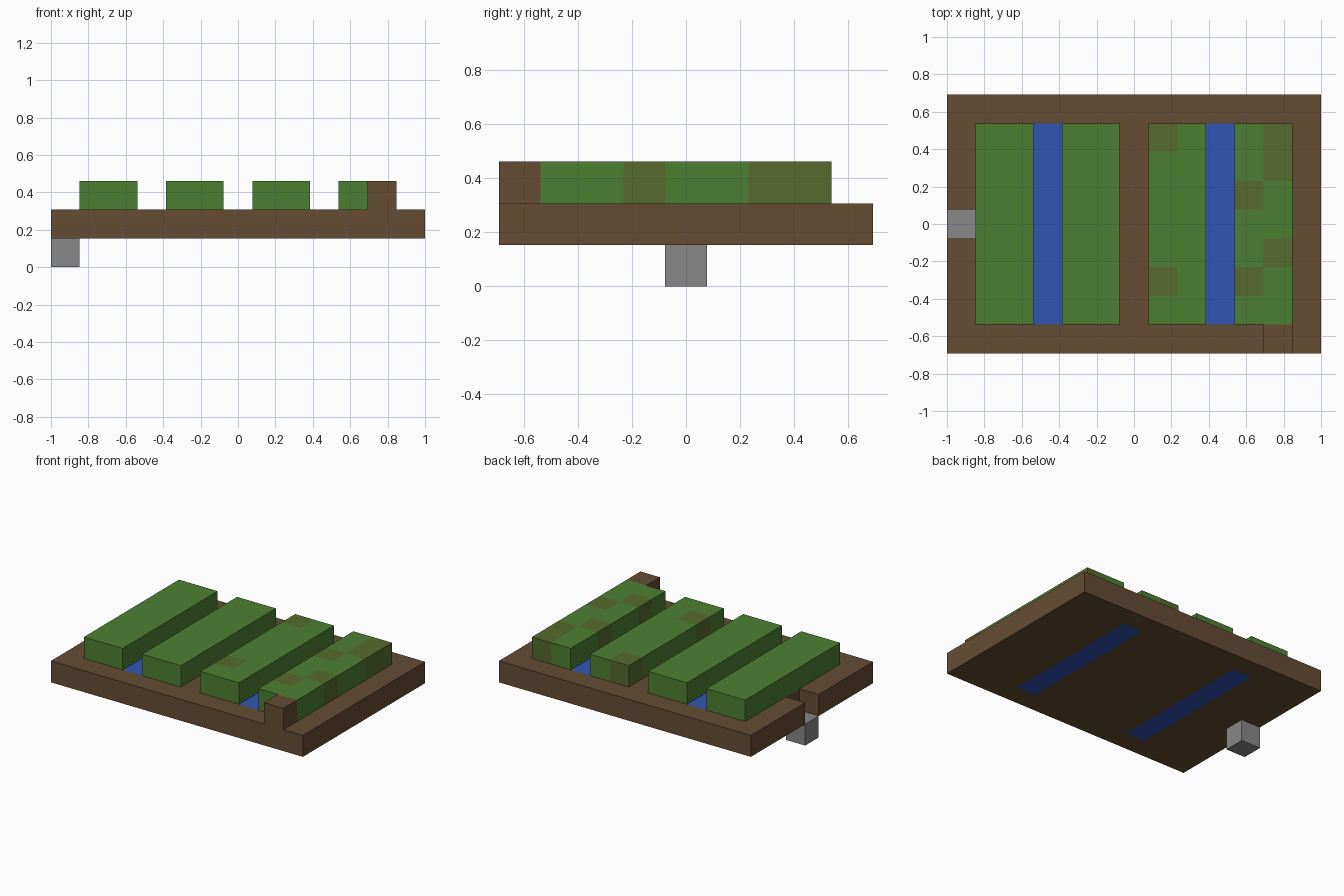
import bpy
import bmesh
from mathutils import Matrix, Vector

default = bpy.data.objects.get("Cube")
if default:
    bpy.data.objects.remove(default, do_unlink=True)

COLS, ROWS = 13, 9
U = 2 / COLS  # edge of one block


def material(name, srgb):
    color = [((c + 0.055) / 1.055) ** 2.4 for c in srgb] + [1]
    mat = bpy.data.materials.new(name)
    mat.use_nodes = True
    mat.diffuse_color = color
    bsdf = next(n for n in mat.node_tree.nodes if n.type == "BSDF_PRINCIPLED")
    bsdf.inputs["Base Color"].default_value = color
    bsdf.inputs["Roughness"].default_value = 0.9
    return mat


SOIL = material("soil brown", (0.4, 0.3, 0.2))
LEAF = material("leaf green", (0.3, 0.5, 0.2))
MOSS = material("olive green", (0.335, 0.42, 0.18))
WATER = material("water blue", (0.2, 0.33, 0.7))
STONE = material("stone grey", (0.533, 0.533, 0.533))


def cell_of(point):
    return int(point.x / U + COLS / 2), int(point.y / U + ROWS / 2)


def blocks(name, col, row, layer, width, depth, mats, holes=(), patches=()):
    """One-layer slab of grid cells; holes are left out, patches get the second material."""
    bm = bmesh.new()
    centre = Vector(((col + width / 2 - COLS / 2) * U,
                     (row + depth / 2 - ROWS / 2) * U, layer * U))
    place = Matrix.Translation(centre) @ Matrix.Diagonal((width * U, depth * U, 1, 1))
    bmesh.ops.create_grid(bm, x_segments=width, y_segments=depth, size=0.5, matrix=place)
    gone = [f for f in bm.faces if cell_of(f.calc_center_median()) in holes]
    bmesh.ops.delete(bm, geom=gone, context="FACES")
    raised = bmesh.ops.extrude_face_region(bm, geom=bm.faces[:])["geom"]
    top = [v for v in raised if isinstance(v, bmesh.types.BMVert)]
    bmesh.ops.translate(bm, verts=top, vec=(0, 0, U))
    bmesh.ops.recalc_face_normals(bm, faces=bm.faces[:])
    for f in bm.faces:
        f.normal_update()
        inside = f.calc_center_median() - f.normal * U / 2
        f.material_index = int(cell_of(inside) in patches)
    mesh = bpy.data.meshes.new(name)
    bm.to_mesh(mesh)
    bm.free()
    for mat in mats:
        mesh.materials.append(mat)
    obj = bpy.data.objects.new(name, mesh)
    bpy.context.collection.objects.link(obj)
    return obj


# Soil base with openings for the channels and a notch in the right edge
CHANNELS = (3, 9)
NOTCH = (0, 4)
openings = {(c, r) for c in CHANNELS for r in range(1, 8)} | {NOTCH}
blocks("soil_base", 0, 0, 1, COLS, ROWS, [SOIL], holes=openings)

# Water channels, visible from above and below
for i, c in enumerate(CHANNELS):
    blocks(f"water_channel_{i + 1}", c, 1, 1, 1, 7, [WATER])

# Crop beds, the two on the left with olive patches
PATCHES = {(7, 7), (7, 2), (10, 5), (10, 2), (11, 7), (11, 6), (11, 3)}
for i, c in enumerate((1, 4, 7, 10)):
    blocks(f"crop_bed_{i + 1}", c, 1, 2, 2, 7, [LEAF, MOSS], patches=PATCHES)

# Soil block on the front rim and stone block under the notch
blocks("soil_block", 11, 0, 2, 1, 1, [SOIL])
blocks("stone_block", *NOTCH, 0, 1, 1, [STONE])
